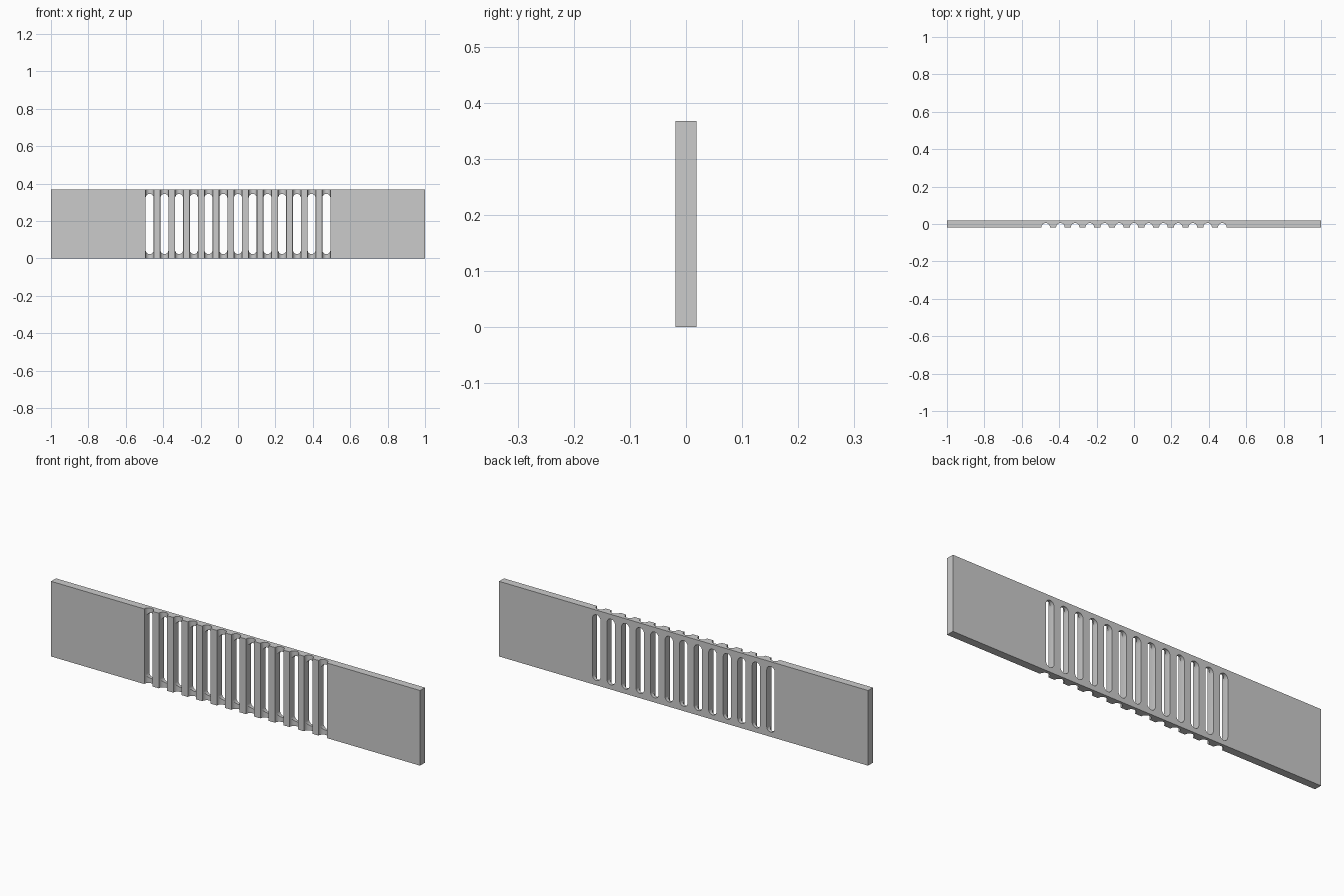
import bpy, bmesh, math
from mathutils import Matrix

if "Cube" in bpy.data.objects:
    bpy.data.objects.remove(bpy.data.objects["Cube"])

H, T = 0.368, 0.038          # plate height and thickness
N, PITCH = 13, 0.0787        # slot count and spacing
R = 0.0215                   # slot half width
Z0, Z1 = 0.023, 0.345        # slot ends
XS = [(i - (N - 1) / 2) * PITCH for i in range(N)]


def make(name, bm):
    bmesh.ops.recalc_face_normals(bm, faces=bm.faces)
    me = bpy.data.meshes.new(name)
    bm.to_mesh(me)
    bm.free()
    ob = bpy.data.objects.new(name, me)
    bpy.context.collection.objects.link(ob)
    return ob


# plate
bm = bmesh.new()
bmesh.ops.create_cube(bm, size=1, matrix=Matrix.Translation((0, 0, H / 2)) @ Matrix.Diagonal((2, T, H, 1)))
plate = make("slotted_plate", bm)

# round-ended slots through the plate
bm = bmesh.new()
for x in XS:
    pts = []
    for k in range(13):
        a = math.pi * k / 12
        pts.append((x + R * math.cos(a), Z1 - R + R * math.sin(a)))
    for k in range(13):
        a = math.pi + math.pi * k / 12
        pts.append((x + R * math.cos(a), Z0 + R + R * math.sin(a)))
    face = bm.faces.new([bm.verts.new((px, -0.1, pz)) for px, pz in pts])
    ext = bmesh.ops.extrude_face_region(bm, geom=[face])["geom"]
    bmesh.ops.translate(bm, vec=(0, 0.2, 0), verts=[v for v in ext if isinstance(v, bmesh.types.BMVert)])
slots = make("slot_cutter", bm)

# half-round flutes running up the front face
bm = bmesh.new()
for x in XS:
    bmesh.ops.create_cone(bm, cap_ends=True, segments=32, radius1=R + 0.0012, radius2=R + 0.0012,
                          depth=1, matrix=Matrix.Translation((x, -0.0175, H / 2)))
flutes = make("flute_cutter", bm)

for cutter in (slots, flutes):
    cutter.hide_render = True
    cutter.hide_set(True)
    mod = plate.modifiers.new(cutter.name, 'BOOLEAN')
    mod.operation = 'DIFFERENCE'
    mod.solver = 'EXACT'
    mod.object = cutter

# smooth curves, sharp edges
bpy.context.view_layer.objects.active = plate
plate.select_set(True)
for mod in list(plate.modifiers):
    bpy.ops.object.modifier_apply(modifier=mod.name)
bpy.ops.object.shade_smooth_by_angle(angle=math.radians(30))
for cutter in (slots, flutes):
    bpy.data.objects.remove(cutter)
